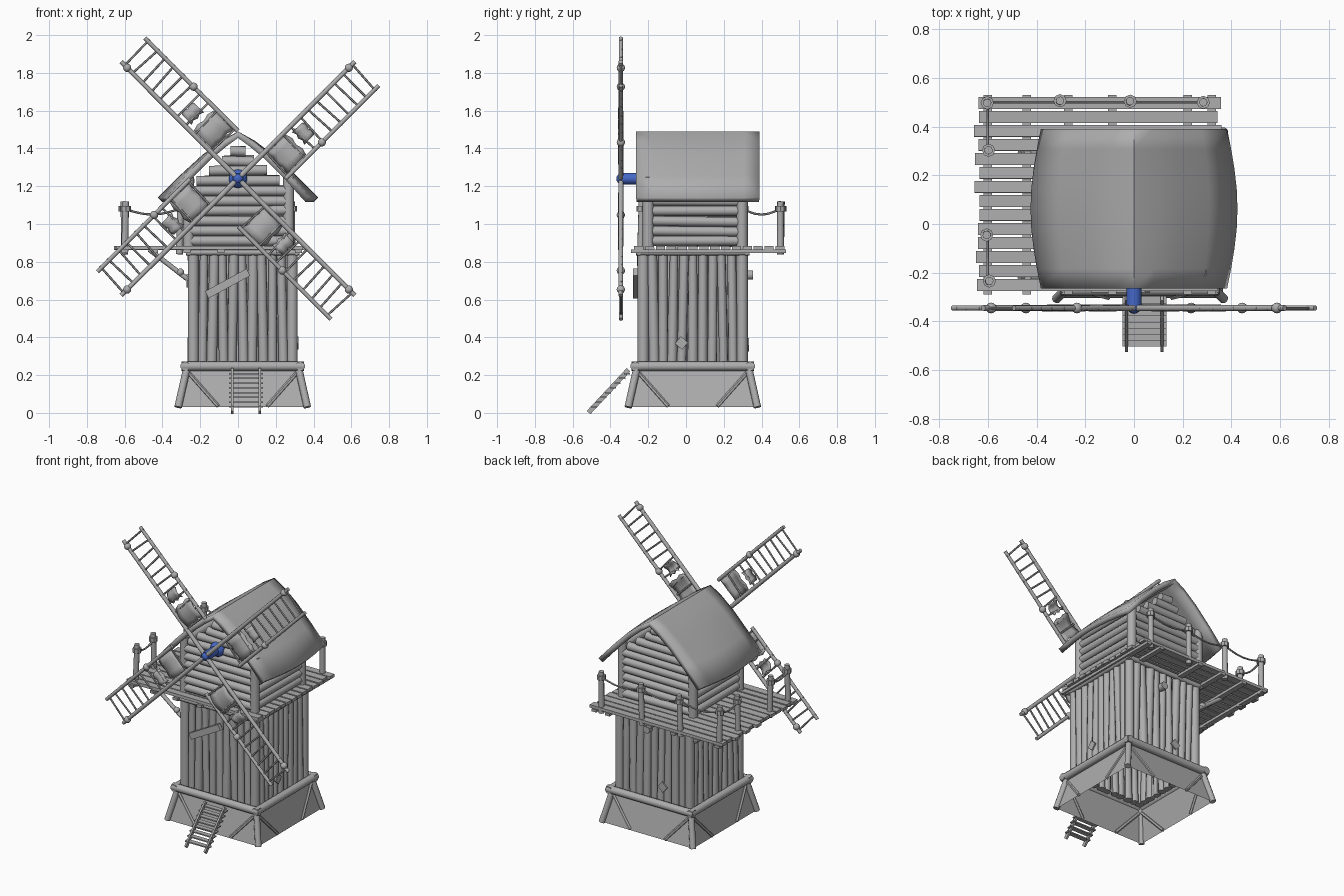
import bpy, bmesh, math, random
from mathutils import Vector, Matrix

random.seed(4)
if "Cube" in bpy.data.objects:
    bpy.data.objects.remove(bpy.data.objects["Cube"], do_unlink=True)


def material(name, colour):
    m = bpy.data.materials.new(name)
    m.use_nodes = True
    m.diffuse_color = (*colour, 1)
    m.node_tree.nodes["Principled BSDF"].inputs["Base Color"].default_value = (*colour, 1)
    return m


GREY = material("weathered grey wood", (0.42, 0.42, 0.42))
BLUE = material("blue hub", (0.06, 0.14, 0.58))


class Part:
    """Collects logs, planks and sheets into one named object."""

    def __init__(self, name, mat=GREY):
        self.name, self.mat, self.bm = name, mat, bmesh.new()

    def log(self, p, q, r, r2=None, sides=10):
        p, q = Vector(p), Vector(q)
        rot = (q - p).to_track_quat('Z', 'Y').to_matrix().to_4x4()
        bmesh.ops.create_cone(self.bm, cap_ends=True, segments=sides, radius1=r, radius2=r2 or r,
                              depth=(q - p).length, matrix=Matrix.Translation((p + q) / 2) @ rot)

    def box(self, centre, size, rot=Matrix()):
        bmesh.ops.create_cube(self.bm, size=1, matrix=Matrix.Translation(centre) @ rot
                              @ Matrix.Diagonal((*size, 1)))

    def ball(self, centre, r):
        bmesh.ops.create_uvsphere(self.bm, u_segments=14, v_segments=8, radius=r,
                                  matrix=Matrix.Translation(centre))

    def sheet(self, rows):
        vs = [[self.bm.verts.new(p) for p in row] for row in rows]
        for a, b in zip(vs, vs[1:]):
            for i in range(len(a) - 1):
                self.bm.faces.new((a[i], a[i + 1], b[i + 1], b[i]))

    def finish(self, thickness=0):
        if thickness:
            bmesh.ops.recalc_face_normals(self.bm, faces=self.bm.faces)
        me = bpy.data.meshes.new(self.name)
        self.bm.to_mesh(me)
        self.bm.free()
        me.materials.append(self.mat)
        me.shade_smooth()
        me.set_sharp_from_angle(angle=math.radians(40))
        ob = bpy.data.objects.new(self.name, me)
        bpy.context.collection.objects.link(ob)
        if thickness:
            mod = ob.modifiers.new("thickness", 'SOLIDIFY')
            mod.thickness, mod.offset = thickness, -1
        return ob


CX, CY = 0.025, 0.036          # centre of the tower


def side(k, along, out, z):
    """Point on side k of the square tower: 0 front, 1 +x, 2 back, 3 -x."""
    a = k * math.pi / 2
    return Vector((CX + along * math.cos(a) + out * math.sin(a),
                   CY + along * math.sin(a) - out * math.cos(a), z))


# flared base: panels, corner logs, corner braces and top band
panels, frame, band = Part("base_panels"), Part("base_frame"), Part("base_band")
for k in range(4):
    panels.sheet([[side(k, -0.34, 0.34, 0.03), side(k, 0.34, 0.34, 0.03)],
                  [side(k, -0.29, 0.29, 0.24), side(k, 0.29, 0.29, 0.24)]])
    frame.log(side(k, 0.342, 0.342, 0.03), side(k, 0.295, 0.295, 0.24), 0.02)
    for s in (-1, 1):
        frame.log(side(k, 0.285 * s, 0.298, 0.21), side(k, 0.13 * s, 0.338, 0.035), 0.011, sides=6)
    band.log(side(k, -0.325, 0.305, 0.247), side(k, 0.325, 0.305, 0.247), 0.025)
panels.finish()
frame.finish()
band.finish()

# tower: irregular upright logs with a liner behind them
logs, liner, patches = Part("tower_logs"), Part("tower_liner"), Part("tower_patches")
for k in range(4):
    liner.sheet([[side(k, -0.25, 0.25, z), side(k, 0.25, 0.25, z)] for z in (0.24, 0.85)])
    logs.log(side(k, 0.262, 0.262, 0.24), side(k, 0.262, 0.262, 0.85), 0.03)
    for i in range(1, 10):
        a = -0.262 + 0.0524 * i
        j, d = random.uniform(-0.008, 0.008), random.uniform(-0.008, 0.006)
        logs.log(side(k, a + j, 0.262 + d, 0.24), side(k, a - j, 0.262 - d, 0.85),
                 random.uniform(0.023, 0.029), random.uniform(0.021, 0.028))
for k, along, z in ((1, -0.06, 0.37), (2, 0.08, 0.36), (3, 0.05, 0.7)):
    turn = Matrix.Rotation(k * math.pi / 2, 4, 'Z') @ Matrix.Rotation(0.7, 4, 'Y')
    patches.box(side(k, along, 0.292, z), (0.05, 0.009, 0.05), turn)
for ob in (logs, liner, patches):
    ob.finish()

# loose board and log stub on the tower
board = Part("front_board")
board.box((-0.055, -0.268, 0.685), (0.25, 0.025, 0.042), Matrix.Rotation(-0.5, 4, 'Y'))
board.log((0.05, 0.31, 0.73), (0.05, 0.355, 0.73), 0.025)
board.finish()

# ladder
ladder = Part("ladder")
for x in (-0.03, 0.115):
    ladder.box((x, -0.41, 0.115), (0.012, 0.31, 0.026), Matrix.Rotation(0.82, 4, 'X'))
for i in range(8):
    t = (i + 0.5) / 8
    ladder.box((0.043, -0.5 + 0.2 * t, 0.02 + 0.2 * t), (0.18, 0.032, 0.008))
ladder.finish()

# deck: flat boards along x, beams beneath and diagonal braces
deck, beams = Part("deck_boards"), Part("deck_beams")
for i in range(14):
    y = -0.25 + 0.0575 * i
    x0, x1 = -0.645 + random.uniform(-0.012, 0.012), 0.35 + random.uniform(-0.01, 0.01)
    deck.box(((x0 + x1) / 2, y, 0.873), (x1 - x0, 0.049, 0.02),
             Matrix.Rotation(random.uniform(-0.05, 0.05), 4, 'X'))
for x in (-0.6, -0.44, -0.27, -0.09, 0.22, 0.32):
    beams.box((x, 0.12, 0.855), (0.035, 0.82, 0.018))
for k in range(4):
    beams.log(side(k, -0.3, 0.285, 0.85), side(k, 0.3, 0.285, 0.85), 0.016)
for y in (-0.22, 0.29):
    beams.log((-0.47, y, 0.865), (-0.27, y, 0.71), 0.013)
    beams.ball((-0.305, y, 0.745), 0.02)
deck.finish()
beams.finish()

# railing posts with bindings and sagging ropes
posts, ropes = Part("railing_posts"), Part("railing_ropes")
spots = [(-0.6, -0.24), (-0.6, -0.04), (-0.6, 0.3), (-0.6, 0.5), (-0.31, 0.5), (-0.02, 0.5), (0.285, 0.5)]
for x, y in spots:
    lean = random.uniform(-0.008, 0.008)
    posts.log((x, y, 0.84), (x + lean, y + lean, 1.12), 0.019, 0.017)
    posts.log((x + lean, y + lean, 1.065), (x + lean, y + lean, 1.095), 0.027, sides=8)
for i, (a, b) in enumerate(zip(spots, spots[1:])):
    if i == 1:
        continue
    pts = [Vector((a[0] + (b[0] - a[0]) * t / 6, a[1] + (b[1] - a[1]) * t / 6,
                   1.08 - 0.03 * math.sin(math.pi * t / 6))) for t in range(7)]
    for p, q in zip(pts, pts[1:]):
        ropes.log(p, q, 0.006, sides=6)
posts.finish()
ropes.finish()

# cabin: corner posts and stacked logs, narrowing under the gable
cabin, lining = Part("cabin_logs"), Part("cabin_corner_posts")
for x in (-0.262, 0.268):
    for y in (-0.2, 0.297):
        lining.log((x, y, 0.86), (x, y, 1.25), 0.03)
for i in range(10):
    z = 0.91 + 0.053 * i
    half = min(0.26, max(0.04, (1.40 - z) / 0.78))
    for y in (-0.2, 0.297):
        cabin.log((-half, y, z), (half, y, z + random.uniform(-0.006, 0.006)), 0.027)
    if z < 1.25:
        for x in (-0.255, 0.262):
            cabin.log((x, -0.2, z), (x, 0.297, z + random.uniform(-0.006, 0.006)), 0.026)
cabin.finish()
lining.finish()

# roof: bulging curved slopes
roof = Part("roof")
half_profile = [(0.425, 1.14), (0.31, 1.255), (0.19, 1.365), (0.09, 1.44)]
profile = [(-x, z) for x, z in half_profile] + [(0, 1.49)] + [(x, z) for x, z in half_profile[::-1]]
rows = []
for i in range(9):
    t = i / 8
    swell = 0.9 + 0.1 * math.sin(math.pi * t)
    rows.append([(x * swell, -0.265 + 0.655 * t, z) for x, z in profile])
roof.sheet(rows)
for f in roof.bm.faces:
    f.normal_update()
roof.finish(0.035)

# hub and shaft
hub = Part("hub", BLUE)
hub.log((0, -0.355, 1.24), (0, -0.1, 1.24), 0.03, sides=20)
hub.ball((0, -0.34, 1.24), 0.029)
hub.ball((0, -0.215, 1.24), 0.05)
hub.finish()

# sails: spar through the hub, offset rail, rungs, torn cloth and knots
Y = -0.345
for k, name in enumerate(("upper_right", "upper_left", "lower_left", "lower_right")):
    a = math.pi / 4 + k * math.pi / 2
    u, v = Vector((math.cos(a), 0, math.sin(a))), Vector((math.sin(a), 0, -math.cos(a)))

    def at(r, w, dy=0):
        return Vector((0, Y + dy, 1.24)) + u * r + v * w

    sail, cloth = Part(name + "_sail_frame"), Part(name + "_sail_cloth")
    sail.log(at(0, 0), at(0.875, 0), 0.014, 0.012)
    sail.log(at(0.18, 0.178), at(0.875, 0.178), 0.012, 0.011)
    for i in range(11):
        r = 0.2 + 0.065 * i
        j = random.uniform(-0.008, 0.008)
        sail.log(at(r + j, -0.012), at(r - j, 0.19), 0.006, sides=6)
    for r, w in ((0.83, 0), (0.45 + 0.06 * (k % 2), 0.178)):
        sail.ball(at(r, w), 0.022)
    for r0, r1, w0, w1 in ((0.2, 0.345, 0.015, 0.165), (0.375, 0.45, 0.03, 0.12)):
        cloth.sheet([[at(r0 + (r1 - r0) * i / 6 + 0.01 * j % 0.02, w0 + (w1 - w0) * j / 4,
                         0.008 - 0.022 * math.sin(math.pi * i / 6)) for i in range(7)]
                     for j in range(5)])
    sail.finish()
    cloth.finish(0.006)
